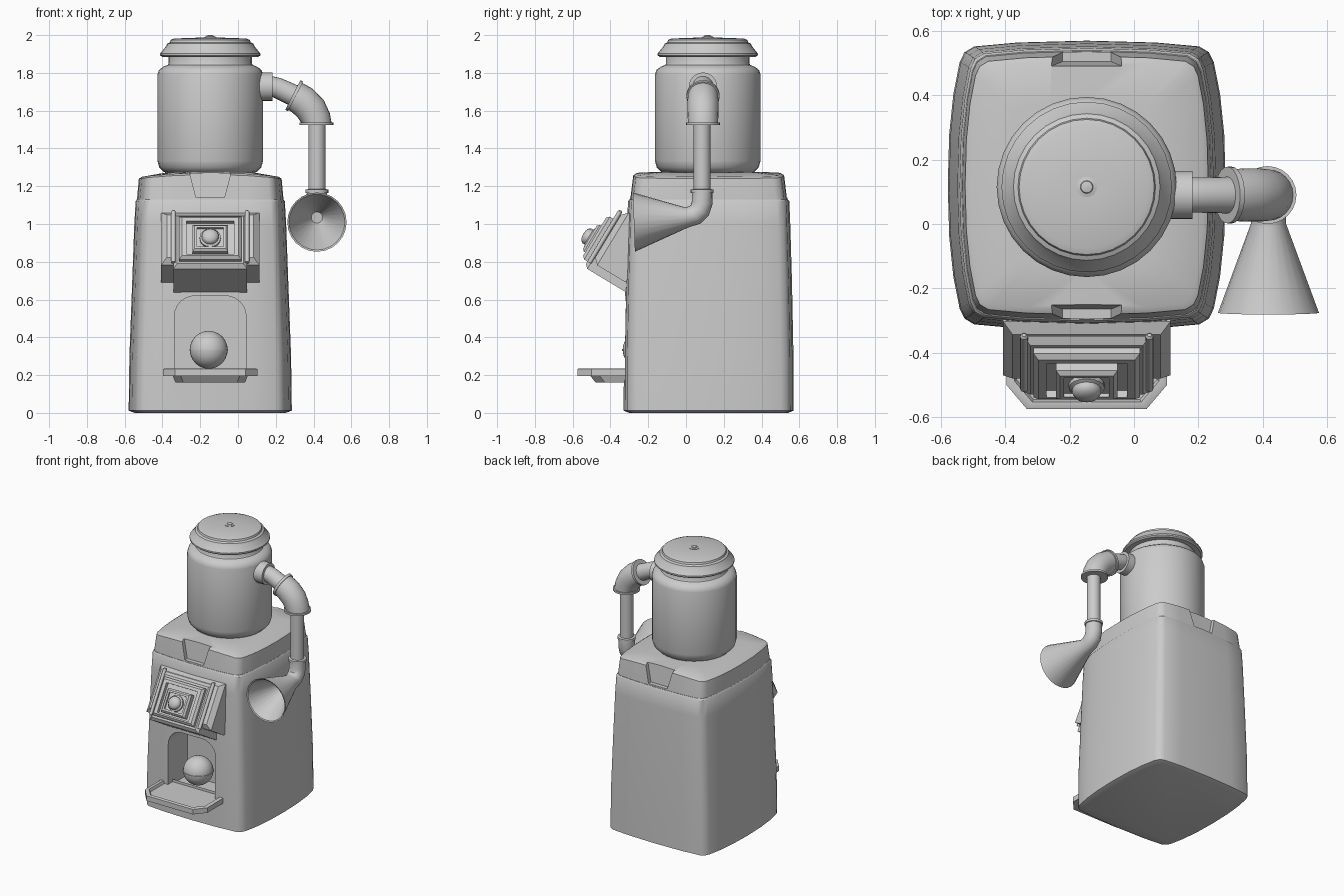
import bpy, bmesh
from math import sin, cos, pi, radians
from mathutils import Vector, Matrix

if "Cube" in bpy.data.objects:
    bpy.data.objects.remove(bpy.data.objects["Cube"])

CX, CY = -0.147, 0.12


def loft(name, rings, matrix=None):
    """Skin a list of equal-length rings into a capped solid."""
    bm = bmesh.new()
    loops = [[bm.verts.new(p) for p in ring] for ring in rings]
    n = len(loops[0])
    for a, b in zip(loops, loops[1:]):
        for i in range(n):
            j = (i + 1) % n
            bm.faces.new((a[i], a[j], b[j], b[i]))
    bm.faces.new(loops[0][::-1])
    bm.faces.new(loops[-1])
    bmesh.ops.recalc_face_normals(bm, faces=bm.faces)
    me = bpy.data.meshes.new(name)
    bm.to_mesh(me)
    bm.free()
    if matrix:
        me.transform(matrix)
    ob = bpy.data.objects.new(name, me)
    bpy.context.collection.objects.link(ob)
    return ob


def lathe(name, profile, n=32, matrix=None):
    return loft(name, [[(r * cos(2 * pi * i / n), r * sin(2 * pi * i / n), z)
                        for i in range(n)] for r, z in profile], matrix)


def frustum(name, u, v, w, inset=0.0, matrix=None):
    """Box from w[0] to w[1] whose last face is inset."""
    def ring(z, d):
        return [(u[0] + d, v[0] + d, z), (u[1] - d, v[0] + d, z),
                (u[1] - d, v[1] - d, z), (u[0] + d, v[1] - d, z)]
    mid = w[1] - inset
    return loft(name, [ring(w[0], 0), ring(mid, 0), ring(w[1], inset)], matrix)


def tube(name, stations, place, n=24):
    """Sweep circles along (h, z, heading in degrees, radius) stations."""
    rings = []
    for h, z, ang, r in stations:
        nx, nz = -sin(radians(ang)), cos(radians(ang))
        rings.append([place(h + r * cos(2 * pi * i / n) * nx,
                            r * sin(2 * pi * i / n),
                            z + r * cos(2 * pi * i / n) * nz) for i in range(n)])
    return loft(name, rings)


def cut(target, cutter):
    mod = target.modifiers.new("cut", 'BOOLEAN')
    mod.operation, mod.solver, mod.object = 'DIFFERENCE', 'EXACT', cutter
    cutter.hide_render = True
    bpy.context.view_layer.objects.active = target
    bpy.ops.object.modifier_apply(modifier=mod.name)
    bpy.data.objects.remove(cutter)


# Bulging rounded-square cross-section, one quarter mirrored to four
QUARTER = [(1, 0), (.99, .35), (.96, .63), (.915, .85), (.88, .92),
           (.81, .96), (.5, .987), (0, 1)]
HALF = QUARTER + [(-x, y) for x, y in QUARTER[-2::-1]]
OUTLINE = HALF + [(x, -y) for x, y in HALF[-2:0:-1]]


def section(z, a, b, droop=0.0):
    return [(CX + a * x, CY + b * y, z - droop * x * x) for x, y in OUTLINE]


# Cabinet body and its lid
body = loft("cabinet_body", [section(*s) for s in (
    (0, .40, .42), (.012, .432, .45), (.3, .428, .449), (.7, .413, .441),
    (1.0, .402, .432), (1.12, .395, .427), (1.13, .388, .42), (1.13, .375, .41))])
lid = loft("cabinet_lid", [section(*s) for s in (
    (1.10, .36, .39), (1.115, .387, .418), (1.14, .387, .416),
    (1.262, .378, .402, .022), (1.272, .362, .385, .022), (1.276, .23, .26, .003))])

# Tapered grips notched into front and back of the lid
for s in (-1, 1):
    def grip(z, hw, depth):
        y0, y1 = CY + s * depth, CY + s * .55
        return [(CX - hw, y0, z), (CX + hw, y0, z), (CX + hw, y1, z), (CX - hw, y1, z)]
    cut(lid, loft("grip_cutter", [grip(1.14, .075, .385), grip(1.30, .117, .368)]))

# Arched dispensing niche
arch = [(-.19, .2), (.19, .2)]
for c, start in ((.08, 0), (-.08, 90)):
    for k in range(7):
        t = radians(start + 15 * k)
        arch.append((c + .11 * cos(t), .51 + .11 * sin(t)))
cut(body, loft("niche_cutter", [[(CX + x, y, z) for x, z in arch] for y in (-.5, -.1)]))

# Prize capsule: two half shells with a raised seam
R = .1
shell = [(max(R * cos(radians(a)), .001), R * sin(radians(a))) for a in range(-90, 91, 10)]
shell[9:10] = [(R, -.004), (R + .003, -.003), (R + .003, .003), (R, .004)]
lathe("prize_capsule", shell, 32, Matrix.Translation((-.155, -.235, .334)))


# Catch tray with chamfered corners and a raised rim
def tray(z, hw, front, ch):
    return [(CX - hw, -.27, z), (CX - hw, front + ch, z), (CX - hw + ch * .85, front, z),
            (CX + hw - ch * .85, front, z), (CX + hw, front + ch, z), (CX + hw, -.27, z)]


loft("catch_tray", [tray(.195, .25, -.575, .075), tray(.232, .25, -.575, .075),
                    tray(.235, .243, -.57, .073), tray(.235, .225, -.553, .065),
                    tray(.216, .218, -.546, .062)])
loft("tray_support", [tray(.162, .185, -.48, .05), tray(.2, .2, -.51, .05)])

# Tilted coin panel, built in its own frame (u across, v up the face, w outwards)
V, N = Vector((0, .516, .856)), Vector((0, -.856, .516))
PANEL = Matrix(((1, 0, 0, CX), (0, V.y, N.y, -.445), (0, V.z, N.z, .93), (0, 0, 0, 1)))
frustum("panel_wings", (-.26, .26), (-.14, .184), (-.23, -.025), .03, PANEL)
frustum("panel_housing", (-.195, .195), (-.184, .15), (-.27, 0), .02, PANEL)
for s in (-1, 1):
    lathe("panel_rail", [(.012, -.15), (.012, .165), (.006, .173)], 12,
          PANEL @ Matrix.Translation((s * .195, 0, -.012)) @ Matrix.Rotation(-pi / 2, 4, 'X'))
plate = frustum("panel_frame", (-.165, .165), (-.15, .115), (-.02, .035), .015, PANEL)
cut(plate, frustum("frame_cutter", (-.125, .125), (-.125, .08), (.01, .06), 0, PANEL))
block = frustum("button_mount", (-.095, .095), (-.115, .05), (-.01, .055), .012, PANEL)
cut(block, frustum("mount_cutter", (-.07, .07), (-.09, .026), (.042, .08), 0, PANEL))
lathe("panel_button", [(.056, .03), (.056, .055), (.045, .06), (.045, .072),
                       (.036, .085), (.018, .092), (.001, .094)], 16,
      PANEL @ Matrix.Translation((0, -.035, 0)))

# Round storage jar and its cap
JAR = Matrix.Translation((CX, .115, 0))
lathe("storage_jar", [(.2, 1.265), (.245, 1.275), (.27, 1.3), (.28, 1.335), (.28, 1.79),
                      (.272, 1.815), (.25, 1.832), (.225, 1.842), (.22, 1.85), (.22, 1.895)],
      32, JAR)
lathe("jar_cap", [(.22, 1.885), (.255, 1.885), (.265, 1.893), (.265, 1.903), (.235, 1.94),
                  (.228, 1.955), (.214, 1.962), (.21, 1.975), (.19, 1.982), (.05, 1.987),
                  (.025, 1.987)], 32, JAR)
lathe("cap_knob", [(.032, 1.98), (.032, 1.99), (.02, 1.993), (.018, 1.998), (.01, 2.0)], 16, JAR)

# Upper pipe with collars, curving down from the jar
tube("upper_pipe", [
    (.08, 1.727, 0, .075), (.182, 1.727, 0, .075), (.182, 1.727, 0, .055),
    (.21, 1.72, -18, .055), (.29, 1.683, -27, .057), (.29, 1.683, -27, .088),
    (.305, 1.675, -27, .088), (.305, 1.675, -27, .08), (.345, 1.65, -38, .083),
    (.385, 1.61, -56, .083), (.408, 1.565, -74, .081), (.415, 1.538, -90, .08),
    (.415, 1.538, -90, .09), (.415, 1.524, -90, .09), (.415, 1.524, -90, .03)],
    lambda h, s, z: (h, .09 + s, z))

# Drop pipe, lower elbow and hollow horn
tube("drop_pipe_and_horn", [
    (.085, 1.55, -90, .045), (.085, 1.185, -90, .045), (.085, 1.182, -90, .06),
    (.085, 1.165, -90, .06), (.085, 1.163, -90, .054), (.085, 1.11, -97, .055),
    (.073, 1.072, -120, .055), (.045, 1.047, -145, .055), (0, 1.035, -170, .055),
    (-.276, 1.01, -178, .157), (-.272, 1.01, -178, .148), (-.01, 1.034, -175, .03)],
    lambda h, s, z: (.418 + s, h, z))

# Smooth shading with crisp edges
for ob in bpy.context.collection.objects:
    ob.select_set(True)
    bpy.context.view_layer.objects.active = ob
bpy.ops.object.shade_smooth_by_angle(angle=radians(35))
